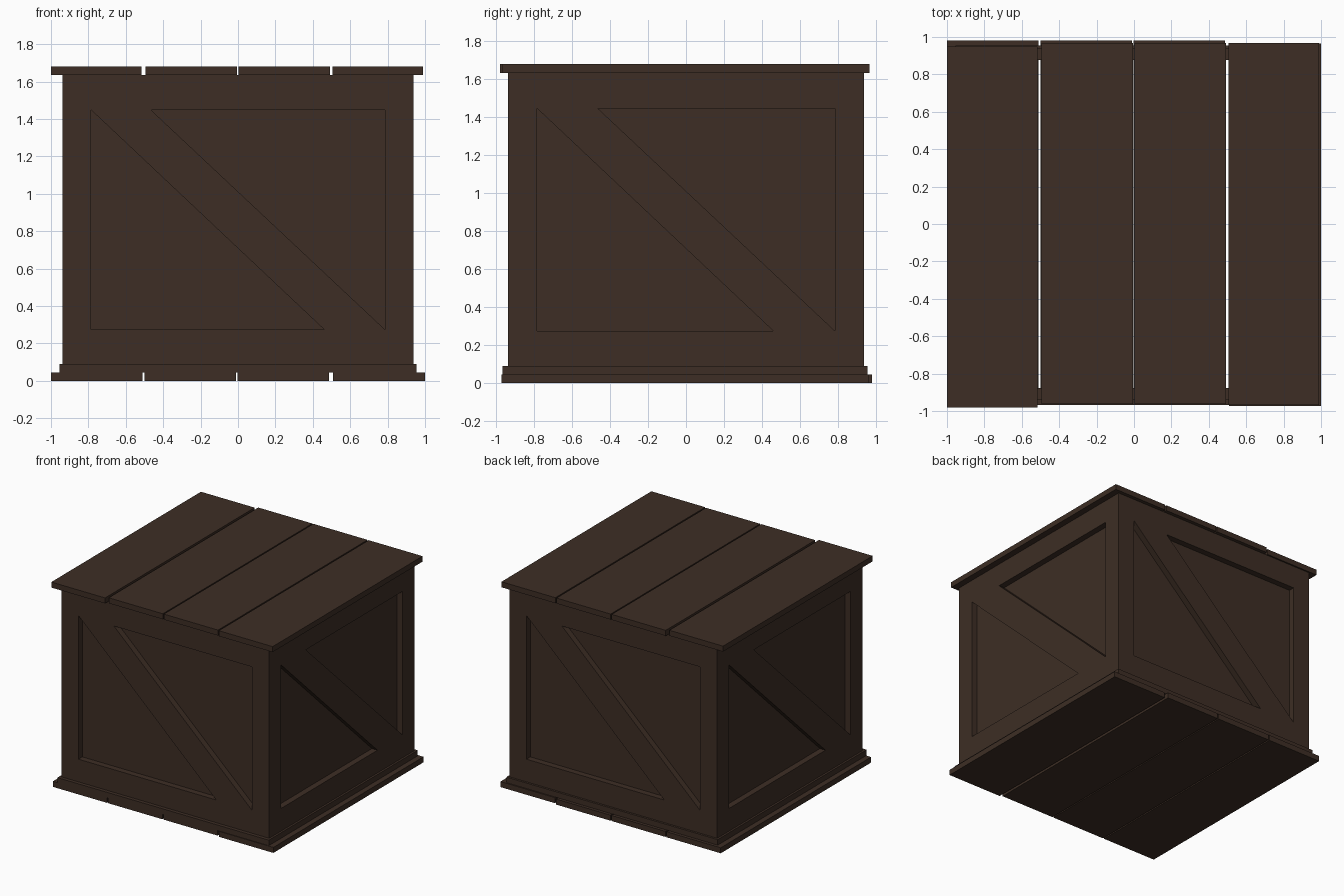
import bpy, bmesh, math
from mathutils import Matrix

if "Cube" in bpy.data.objects:
    bpy.data.objects.remove(bpy.data.objects["Cube"])

wood = bpy.data.materials.new("dark_brown_wood")
wood.diffuse_color = (0.047, 0.027, 0.018, 1)
wood.use_nodes = True
wood.node_tree.nodes["Principled BSDF"].inputs["Base Color"].default_value = wood.diffuse_color


def finish(name, bm):
    bmesh.ops.recalc_face_normals(bm, faces=bm.faces)
    me = bpy.data.meshes.new(name)
    bm.to_mesh(me)
    bm.free()
    me.materials.append(wood)
    ob = bpy.data.objects.new(name, me)
    bpy.context.collection.objects.link(ob)
    return ob


def box(name, x0, x1, y0, y1, z0, z1):
    bm = bmesh.new()
    size = Matrix.Diagonal((x1 - x0, y1 - y0, z1 - z0, 1))
    mid = Matrix.Translation(((x0 + x1) / 2, (y0 + y1) / 2, (z0 + z1) / 2))
    bmesh.ops.create_cube(bm, size=1, matrix=mid @ size)
    return finish(name, bm)


def slab(bm, front, back, faces):
    """Close two matching vertex layers into a solid."""
    f = [bm.verts.new(p) for p in front]
    b = [bm.verts.new(p) for p in back]
    count = {}
    for idx in faces:
        bm.faces.new([f[i] for i in idx])
        bm.faces.new([b[i] for i in reversed(idx)])
        for i, j in zip(idx, idx[1:] + idx[:1]):
            count.setdefault(frozenset((i, j)), []).append((i, j))
    for uses in count.values():
        if len(uses) == 1:
            i, j = uses[0]
            bm.faces.new((f[j], f[i], b[i], b[j]))


# Side walls: one-piece frame with diagonal brace, mitred at the corners
OUT, INN, BACK, Z0, Z1 = 0.938, 0.888, 0.878, 0.09, 1.635
corners = [(-1, Z0), (1, Z0), (1, Z1), (-1, Z1)]
opening = [(-.785, 1.448), (-.785, .275), (.46, .275),
           (.785, .275), (.785, 1.448), (-.465, 1.448)]
frame_faces = [[0, 1, 7, 6, 5], [1, 2, 8, 7], [2, 3, 4, 9, 8],
               [3, 0, 5, 4], [4, 6, 7, 9]]


def layer(r):
    return [(x * r, -r, z) for x, z in corners] + [(x, -r, z) for x, z in opening]


for k, side in enumerate(("front", "right", "back", "left")):
    turn = Matrix.Rotation(k * math.pi / 2, 4, 'Z')
    bm = bmesh.new()
    slab(bm, layer(OUT), layer(INN), frame_faces)
    finish(side + "_frame", bm).data.transform(turn)
    # recessed panel behind the frame
    bm = bmesh.new()
    slab(bm, [(x * INN, -INN, z) for x, z in corners],
         [(x * BACK, -BACK, z) for x, z in corners], [[0, 1, 2, 3]])
    finish(side + "_panel", bm).data.transform(turn)

# Plinth ring under the walls (open in the middle)
ring = []
for z in (0.045, 0.09):
    ring.append([(-.955, -.967, z), (.955, -.967, z), (.955, .955, z), (-.955, .955, z),
                 (-.878, -.878, z), (.878, -.878, z), (.878, .878, z), (-.878, .878, z)])
bm = bmesh.new()
slab(bm, ring[1], ring[0], [[i, (i + 1) % 4, (i + 1) % 4 + 4, i + 4] for i in range(4)])
finish("plinth", bm)

# Loose-fitted planks: x range, y range
lid = [(-1, -.515, -.98, .95), (-.494, -.006, -.962, .967),
       (.004, .493, -.962, .967), (.504, .99, -.967, .967)]
base = [(-1, -.511, -.96, .98), (-.5, -.012, -.96, .98),
        (-.002, .487, -.96, .98), (.508, 1, -.972, .965)]
for i, (a, b) in enumerate(zip(lid, base), 1):
    box(f"lid_plank_{i}", *a, 1.635, 1.68)
    box(f"base_plank_{i}", *b, 0, 0.045)
